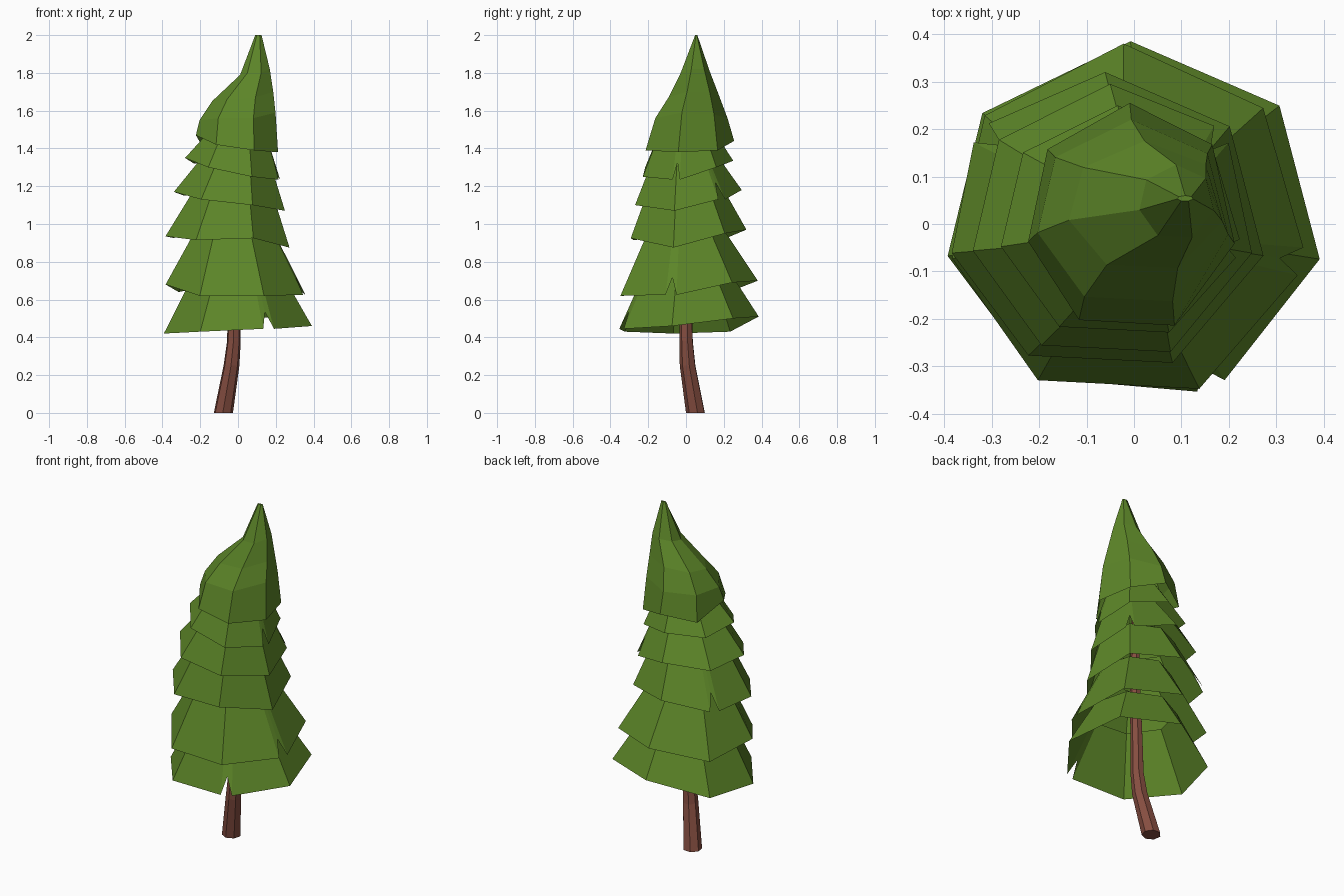
import bpy, bmesh, math
from mathutils import Vector

if "Cube" in bpy.data.objects:
    bpy.data.objects.remove(bpy.data.objects["Cube"])


def material(name, rgb):
    m = bpy.data.materials.new(name)
    m.diffuse_color = (*rgb, 1)
    m.use_nodes = True
    m.node_tree.nodes["Principled BSDF"].inputs["Base Color"].default_value = m.diffuse_color
    return m


GREEN = material("pine green", (0.107, 0.235, 0.021))
BROWN = material("bark brown", (0.235, 0.075, 0.052))
ANGLES = [-66, -12, 40, 91, 143, 191, 240]   # seven corners, from the front right


def finish(name, bm, mat):
    mesh = bpy.data.meshes.new(name)
    bm.to_mesh(mesh)
    bm.free()
    mesh.materials.append(mat)
    ob = bpy.data.objects.new(name, mesh)
    bpy.context.collection.objects.link(ob)


def loft(name, rings, mat, cap_top=False, cap_bottom=False):
    """Join rings of points with flat quads."""
    bm = bmesh.new()
    rows = [[bm.verts.new(p) for p in ring] for ring in rings]
    n = len(rows[0])
    for a, b in zip(rows, rows[1:]):
        for i in range(n):
            j = (i + 1) % n
            bm.faces.new((a[i], a[j], b[j], b[i]))
    if cap_bottom:
        bm.faces.new(rows[0][::-1])
    if cap_top:
        bm.faces.new(rows[-1])
    finish(name, bm, mat)


def polar(c, rx, ry, deg, z):
    a = math.radians(deg)
    return Vector((c[0] + rx * math.cos(a), c[1] + ry * math.sin(a), z))


def tier(name, c, rx, ry, heights, top_c, top_r, top_z, notch):
    """Open branch skirt with an uneven hem and one V-shaped notch."""
    hem, top = [], []
    for i, (deg, z) in enumerate(zip(ANGLES, heights)):
        for off in ((-4.5, 0, 4.5) if i == notch else (0,)):
            p = polar(c, rx, ry, deg + off, z)
            t = polar(top_c, top_r, top_r, deg + off, top_z)
            if i == notch and off == 0:
                p = p.lerp(t, 0.09 / (top_z - z))
            hem.append(p)
            top.append(t)
    loft(name, [hem, top], GREEN)


# Branch tiers, bottom to top
tier("branch_tier_1", (0, 0.005), 0.4, 0.38, [.445, .46, .50, .51, .43, .42, .43],
     (0, 0), 0.23, 0.75, 0)
tier("branch_tier_2", (-.015, 0), 0.375, 0.38, [.62, .625, .69, .70, .64, .68, .62],
     (-.02, -.01), 0.19, 1.0, 1)
tier("branch_tier_3", (-.055, 0), 0.335, 0.32, [.925, .875, .95, .97, .925, .935, .915],
     (-.025, -.01), 0.2, 1.2, 4)
tier("branch_tier_4", (-.045, 0), 0.3, 0.295, [1.10, 1.07, 1.13, 1.18, 1.15, 1.17, 1.13],
     (-.01, -.01), 0.17, 1.37, 2)
tier("branch_tier_5", (-.03, 0), 0.255, 0.25, [1.25, 1.235, 1.30, 1.335, 1.32, 1.35, 1.30],
     (-.005, 0), 0.15, 1.49, 1)

# Leaning crown: rings shrink and drift toward the tip
crown = [((-.005, .01), .222, .245, [1.39, 1.38, 1.39, 1.44, 1.40, 1.47, 1.42]),
         ((-.002, .02), .205, .20, [1.56, 1.59, 1.58, 1.56, 1.55, 1.55, 1.56]),
         ((.025, .035), .165, .14, [1.67, 1.70, 1.70, 1.68, 1.66, 1.65, 1.66]),
         ((.09, .045), .08, .08, [1.80, 1.82, 1.82, 1.81, 1.80, 1.79, 1.80]),
         ((.108, .054), .017, .006, [2.0] * 7)]
loft("crown", [[polar(c, rx, ry, d, z) for d, z in zip(ANGLES, hs)]
               for c, rx, ry, hs in crown], GREEN, cap_top=True)

# Bent trunk, rising inside the tiers
path = [(-.078, .052, 0, .052), (-.035, .01, .25, .043), (-.022, .002, .38, .037),
        (-.022, 0, .5, .035), (-.01, 0, .9, .03), (0, .01, 1.35, .02)]
loft("trunk", [[polar((x, y), r, r, 51.43 * k + 10, z) for k in range(7)]
               for x, y, z, r in path], BROWN, cap_top=True, cap_bottom=True)
